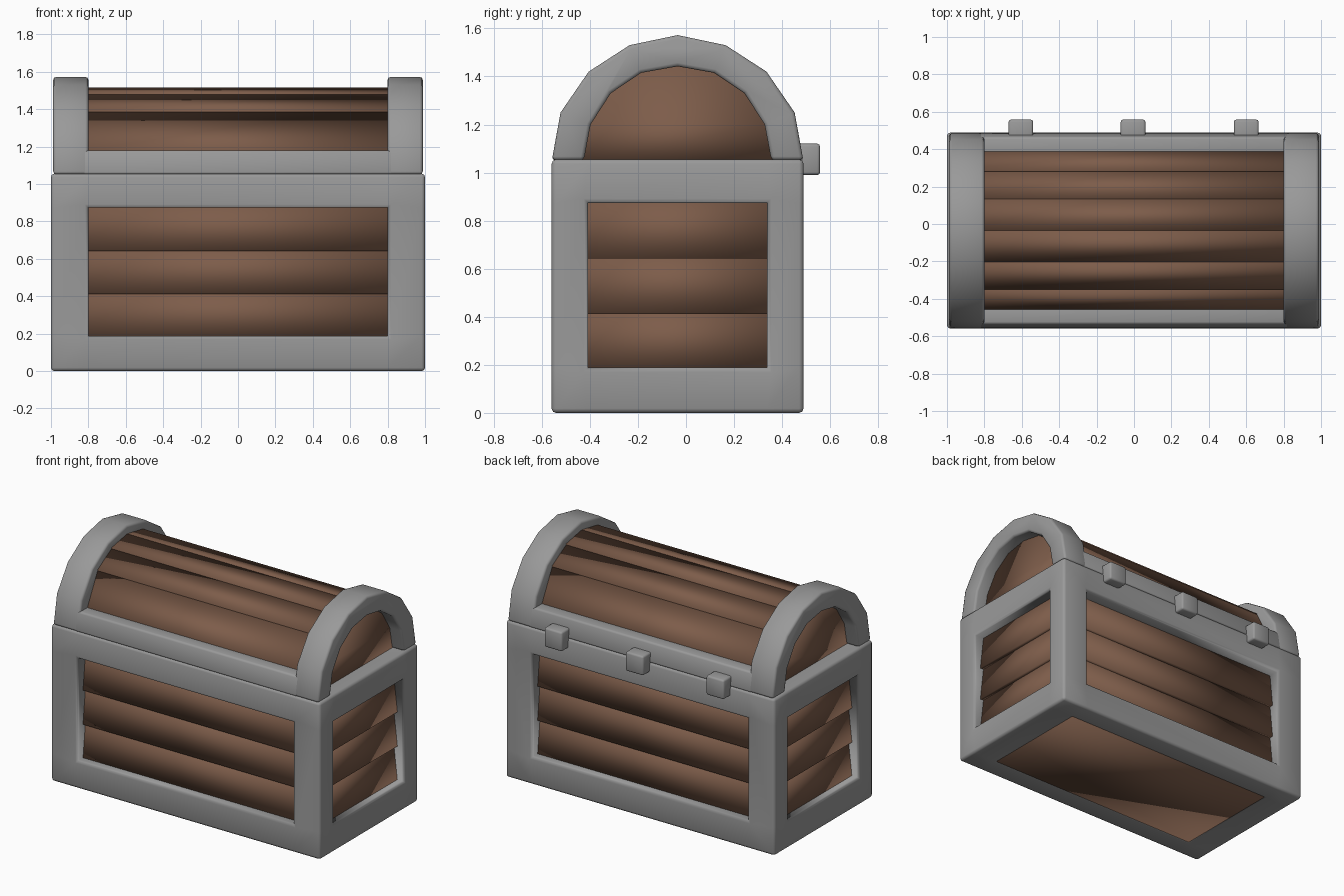
import bpy, bmesh
from itertools import product

if "Cube" in bpy.data.objects:
    bpy.data.objects.remove(bpy.data.objects["Cube"])

CY = -0.035  # chest centre line; the hinges stick out behind it


def material(name, color):
    m = bpy.data.materials.new(name)
    m.diffuse_color = (*color, 1)
    m.use_nodes = True
    m.node_tree.nodes["Principled BSDF"].inputs["Base Color"].default_value = m.diffuse_color
    return m


METAL = material("grey metal", (0.32, 0.32, 0.32))
WOOD = material("brown wood", (0.205, 0.108, 0.068))


def finish(name, bm, mat, bevel=0.0):
    bmesh.ops.remove_doubles(bm, verts=bm.verts, dist=1e-5)
    bmesh.ops.recalc_face_normals(bm, faces=bm.faces)
    if bevel:
        # round the outward corners only, keep the inward ones crisp
        weight = bm.edges.layers.float.new("bevel_weight_edge")
        for e in bm.edges:
            angle = e.calc_face_angle_signed(0)
            e[weight] = 1.0 if angle > 0.8 else 0.0
            e.smooth = angle > -0.8
    mesh = bpy.data.meshes.new(name)
    bm.to_mesh(mesh)
    bm.free()
    mesh.materials.append(mat)
    for p in mesh.polygons:
        p.use_smooth = True
    ob = bpy.data.objects.new(name, mesh)
    bpy.context.collection.objects.link(ob)
    if bevel:
        mod = ob.modifiers.new("rounded_edges", "BEVEL")
        mod.width = bevel
        mod.segments = 2
        mod.limit_method = "WEIGHT"
    return ob


def prism(name, section, axis, a, b, mat, bevel=0.0):
    """Extrude a (horizontal, z) section along x or y from a to b."""
    bm = bmesh.new()
    rings = []
    for t in (a, b):
        rings.append([bm.verts.new((t, h + CY, z) if axis == "x" else (h, t + CY, z))
                      for h, z in section])
    n = len(section)
    for i in range(n):
        j = (i + 1) % n
        bm.faces.new((rings[0][i], rings[0][j], rings[1][j], rings[1][i]))
    bm.faces.new(rings[0])
    bm.faces.new(rings[1])
    return finish(name, bm, mat, bevel)


def box(name, x, y, z, mat, bevel=0.0):
    return prism(name, [(y[0], z[0]), (y[1], z[0]), (y[1], z[1]), (y[0], z[1])],
                 "x", x[0], x[1], mat, bevel)


# Body frame: the twelve bars of a box, built as one welded shell
cuts = ([-1, -0.8, 0.8, 1], [-0.524, -0.372, 0.372, 0.524], [0, 0.188, 0.873, 1.055])


def filled(c):
    return all(0 <= k <= 2 for k in c) and sum(k != 1 for k in c) >= 2


bm = bmesh.new()
for cell in product(range(3), repeat=3):
    if not filled(cell):
        continue
    for ax, step in product(range(3), (0, 1)):
        near = list(cell)
        near[ax] += 1 if step else -1
        if filled(near):
            continue
        u, v = [k for k in range(3) if k != ax]
        quad = []
        for du, dv in ((0, 0), (1, 0), (1, 1), (0, 1)):
            idx = list(cell)
            idx[ax] += step
            idx[u] += du
            idx[v] += dv
            x, y, z = (cuts[k][idx[k]] for k in range(3))
            quad.append(bm.verts.new((x, y + CY, z)))
        bm.faces.new(quad)
finish("body_frame", bm, METAL, 0.018)

# Overlapping wall boards, lower edge leaning outward
levels = [0.182, 0.412, 0.642, 0.872]
walls = (("front", "x", -1, 0.52, 0.83), ("back", "x", 1, 0.52, 0.83),
         ("left", "y", -1, 1.0, 0.39), ("right", "y", 1, 1.0, 0.39))
for side, axis, s, w, half in walls:
    for i in range(3):
        lo, hi = levels[i], levels[i + 1] + 0.02
        section = [(s * (w - 0.05), lo), (s * (w - 0.078), hi),
                   (s * (w - 0.115), hi), (s * (w - 0.087), lo)]
        prism(f"{side}_board_{i + 1}", section, axis, -half, half, WOOD)

# Bottom panel
box("bottom_panel", (-0.82, 0.82), (-0.39, 0.39), (0.004, 0.04), WOOD)

# Lid arches and recessed end panels
half_outer = [(0.523, 1.052), (0.487, 1.25), (0.37, 1.42), (0.2, 1.53)]
half_inner = [(0.39, 1.052), (0.362, 1.2), (0.278, 1.33), (0.152, 1.415)]


def arch(half, top):
    return half + [(0, top)] + [(-y, z) for y, z in reversed(half)]


outer, inner = arch(half_outer, 1.572), arch(half_inner, 1.442)
panel = arch([(y + 0.02, z) for y, z in half_inner], 1.465)
for side, s in (("left", -1), ("right", 1)):
    prism(f"{side}_lid_arch", outer + inner[::-1], "x", s * 0.8, s * 0.988, METAL, 0.015)
    prism(f"{side}_lid_panel", panel, "x", s * 0.84, s * 0.9, WOOD)

# Lid rims and curved lid boards, front and back
curve = [(0, 1.517), (0.167, 1.48), (0.314, 1.388), (0.435, 1.15)]
for side, s in (("front", -1), ("back", 1)):
    rim = [(s * 0.523, 1.052), (s * 0.5, 1.18), (s * 0.39, 1.18), (s * 0.39, 1.052)]
    prism(f"{side}_lid_rim", rim, "x", -0.83, 0.83, METAL, 0.012)
    for i in range(3):
        (y0, z0), (y1, z1) = curve[i], curve[i + 1]
        section = [(s * y0, z0 - 0.002), (s * (y1 + 0.002), z1 + 0.004),
                   (s * (y1 - 0.02), z1 - 0.03), (s * y0, z0 - 0.04)]
        prism(f"{side}_lid_board_{i + 1}", section, "x", -0.85, 0.85, WOOD)

# Hinges
for i, x in enumerate((-0.605, -0.005, 0.6)):
    box(f"hinge_{i + 1}", (x - 0.066, x + 0.066), (0.47, 0.593), (0.99, 1.12), METAL, 0.012)
